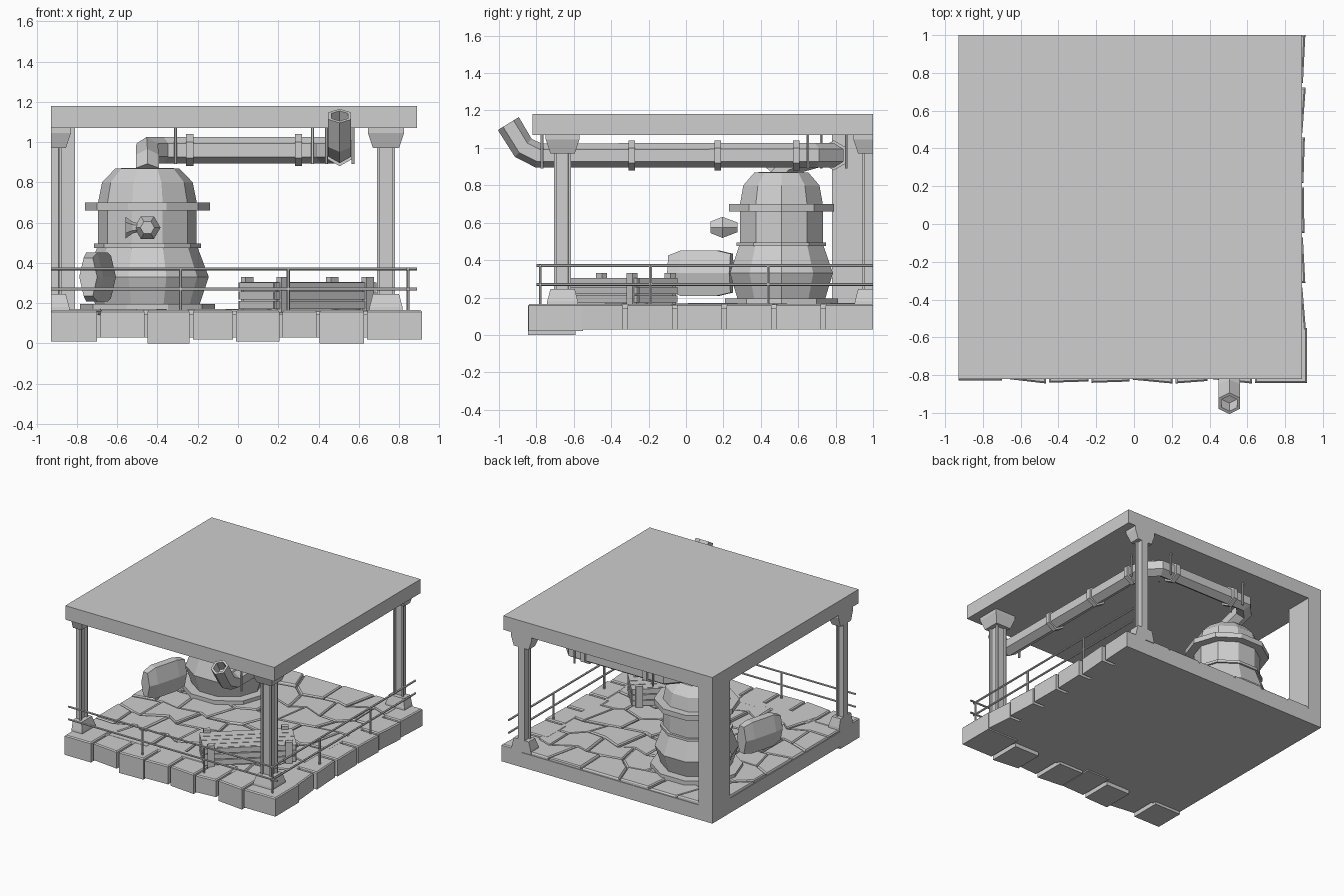
import bpy, bmesh, math, random
from mathutils import Vector, Matrix

random.seed(4)
if "Cube" in bpy.data.objects:
    bpy.data.objects.remove(bpy.data.objects["Cube"], do_unlink=True)

SHADE = (0.62, 0.62, 0.62, 1)
grey = bpy.data.materials.new("plain grey")
grey.use_nodes = True
grey.diffuse_color = SHADE
grey.node_tree.nodes["Principled BSDF"].inputs["Base Color"].default_value = SHADE

# Limits of the square room
X0, X1, Y0, Y1 = -0.93, 0.89, -0.82, 1.0
FLOOR = 0.165


def finish(bm, name):
    bmesh.ops.recalc_face_normals(bm, faces=bm.faces[:])
    mesh = bpy.data.meshes.new(name)
    bm.to_mesh(mesh)
    bm.free()
    mesh.materials.append(grey)
    obj = bpy.data.objects.new(name, mesh)
    bpy.context.collection.objects.link(obj)


def loft(bm, rings):
    """Skin a list of rings of points and cap both ends."""
    rows = [[bm.verts.new(p) for p in ring] for ring in rings]
    n = len(rows[0])
    sides = [bm.faces.new((a[i], a[(i + 1) % n], b[(i + 1) % n], b[i]))
             for a, b in zip(rows, rows[1:]) for i in range(n)]
    low, high = bm.faces.new(rows[0]), bm.faces.new(rows[-1])
    bmesh.ops.recalc_face_normals(bm, faces=sides + [low, high])
    return sides, high


def rect(x, y, z, hx, hy):
    return [Vector((x + sx * hx, y + sy * hy, z))
            for sx, sy in ((-1, -1), (1, -1), (1, 1), (-1, 1))]


def box(bm, x0, x1, y0, y1, z0, z1):
    mid = ((x0 + x1) / 2, (y0 + y1) / 2)
    half = ((x1 - x0) / 2, (y1 - y0) / 2)
    return loft(bm, [rect(*mid, z, *half) for z in (z0, z1)])


def lathe(bm, profile, n, matrix):
    loft(bm, [[matrix @ Vector((r * math.cos(k * math.tau / n),
                                r * math.sin(k * math.tau / n), z))
               for k in range(n)] for r, z in profile])


def sweep(bm, path, r, n=6):
    """Mitred tube along a path, with one corner pointing up."""
    path = [Vector(p) for p in path]
    rings = []
    for i, p in enumerate(path):
        t1 = (p - path[max(i - 1, 0)]).normalized()
        t2 = (path[min(i + 1, len(path) - 1)] - p).normalized()
        t = (t1 + t2).normalized()
        side = t.cross(Vector((0, 0, 1))).normalized()
        up = side.cross(t)
        rings.append([p + r * (up * math.cos(k * math.tau / n) + side * math.sin(k * math.tau / n))
                      for k in range(n)])
    return loft(bm, rings)


# Roof, floor slab and corner pillar
for name, size in (("roof", (X0, X1, Y0, Y1, 1.07, 1.18)),
                   ("floor_slab", (X0, 0.8, -0.62, Y1, 0.03, 0.145)),
                   ("corner_pillar", (X0, -0.81, 0.78, Y1, 0.145, 1.07))):
    bm = bmesh.new()
    box(bm, *size)
    finish(bm, name)

# Paving: staggered cells with wobbling corners, shrunk to leave joints
bm = bmesh.new()
cols, rows = 6, 7
PX1, PY0 = 0.76, -0.66
cw, rh = (PX1 - X0) / cols, (Y1 - PY0) / rows
jitter = {}


def corner(i, j):
    """Shared grid corner; i counts half cells."""
    if (i, j) not in jitter:
        x = X0 + i * cw / 2 + random.uniform(-0.05, 0.05)
        y = PY0 + j * rh + random.uniform(-0.06, 0.06)
        y = PY0 if j == 0 else Y1 if j == rows else y
        x = X0 if i <= 0 else PX1 if i >= 2 * cols else x
        jitter[i, j] = Vector((x, y, 0))
    return jitter[i, j]


for j in range(rows):
    for c in range(cols + j % 2):
        i = 2 * c - j % 2
        keys = [(max(0, min(2 * cols, i + d)), j + e)
                for d, e in ((0, 0), (1, 0), (2, 0), (2, 1), (1, 1), (0, 1))]
        pts = [corner(*k) for k in dict.fromkeys(keys)]
        mid = sum(pts, Vector()) / len(pts)
        top = FLOOR + random.uniform(-0.006, 0.006)
        loft(bm, [[mid + (p - mid) * s + Vector((0, 0, z)) for p in pts]
                  for s, z in ((0.96, 0.14), (0.95, top - 0.008), (0.9, top))])
finish(bm, "paving_stones")


# Rough edge stones along the front and the right side
def edge_stone(bm, x0, x1, y0, y1, z0, out):
    sides, high = box(bm, x0, x1, y0, y1, z0, FLOOR)
    outer = {v for f in sides for v in f.verts
             if (v.co.y < y0 + 0.01 if out.y else v.co.x > x1 - 0.01)}
    for v in outer:
        v.co += out * (0.03 * abs(math.sin(23 * (v.co.x - v.co.y))))
    bmesh.ops.bevel(bm, geom=list(high.edges), offset=0.008, segments=1, affect='EDGES')


bm = bmesh.new()
cuts = [X0, -0.69, -0.455, -0.23, -0.015, 0.215, 0.4, 0.635, 0.925]
for k, (a, b) in enumerate(zip(cuts, cuts[1:])):
    edge_stone(bm, a + (0.006 if k else 0), b - 0.01, -0.815, -0.59 + 0.04 * (k % 2),
               (0.01, 0.03, 0.0, 0.02)[k % 4], Vector((0, -1, 0)))
finish(bm, "front_edge_stones")

bm = bmesh.new()
step = (Y1 + 0.59) / 6
for k in range(6):
    a = -0.59 + k * step
    edge_stone(bm, 0.7 + 0.03 * (k % 2), 0.89, a + 0.012, a + step - (0.012 if k < 5 else 0),
               0.03, Vector((1, 0, 0)))
finish(bm, "right_edge_stones")

# Columns with sunk panels; two are cut off at the room limits
for name, x, y in (("front_right_column", 0.735, -0.66),
                   ("front_left_column", -0.92, -0.66),
                   ("back_right_column", 0.735, 0.985)):
    bm = bmesh.new()
    shaft, _ = loft(bm, [rect(x, y, z, 0.045, 0.045) for z in (0.22, 0.99)])
    bmesh.ops.inset_individual(bm, faces=shaft, thickness=0.02, depth=0)
    bmesh.ops.inset_individual(bm, faces=shaft, thickness=0.002, depth=-0.015)
    for prof in (((0.085, 0.15), (0.082, 0.18), (0.065, 0.245)),
                 ((0.065, 0.97), (0.09, 1.045), (0.09, 1.07))):
        loft(bm, [rect(x, y, z, h, h) for h, z in prof])
    for co, no in (((X0, 0, 0), (-1, 0, 0)), ((0, Y1, 0), (0, 1, 0))):
        bmesh.ops.bisect_plane(bm, geom=bm.verts[:] + bm.edges[:] + bm.faces[:],
                               plane_co=co, plane_no=no, clear_outer=True)
        bmesh.ops.holes_fill(bm, edges=[e for e in bm.edges if e.is_boundary], sides=0)
    finish(bm, name)

# Railings on the front and the right
bm = bmesh.new()
RX, RY, R = 0.845, -0.78, 0.008
for z in (0.27, 0.37):
    sweep(bm, [(X0, RY, z), (X1, RY, z)], R)
    sweep(bm, [(RX, -0.8, z), (RX, Y1, z)], R)
for x, y in ((-0.285, RY), (0.25, RY), (RX, RY), (RX, -0.19), (RX, 0.44)):
    lathe(bm, ((R, 0.15), (R, 0.37)), 6, Matrix.Translation((x, y, 0)))
finish(bm, "railings")

# Boiler
BX, BY = -0.45, 0.51
bm = bmesh.new()
lathe(bm, ((0.335, 0.15), (0.335, 0.195), (0.26, 0.195), (0.305, 0.33), (0.25, 0.475),
           (0.265, 0.475), (0.265, 0.495), (0.245, 0.495), (0.245, 0.66), (0.31, 0.66),
           (0.31, 0.7), (0.245, 0.7), (0.225, 0.8), (0.16, 0.868), (0.1, 0.872)),
      10, Matrix.Translation((BX, BY, 0)) @ Matrix.Diagonal((1, 0.95, 1, 1)))
finish(bm, "boiler")

# Valve knob in front of the boiler, with a small flared spout
bm = bmesh.new()
toward_front = Matrix.Rotation(math.pi / 2, 4, 'X')
toward_left = Matrix.Rotation(-math.pi / 2, 4, 'Y')
lathe(bm, ((0.03, -0.08), (0.065, 0.0), (0.035, 0.065)), 6,
      Matrix.Translation((BX, 0.195, 0.575)) @ toward_front)
lathe(bm, ((0.02, 0.04), (0.03, 0.075), (0.055, 0.11)), 6,
      Matrix.Translation((BX, 0.2, 0.575)) @ toward_left)
finish(bm, "valve_knob")

# Small side tank beside the boiler, turned slightly
bm = bmesh.new()
lathe(bm, ((0.12, -0.175), (0.14, -0.1), (0.14, 0.1), (0.11, 0.17)), 6,
      Matrix.Translation((-0.7, 0.075, 0.33)) @ Matrix.Rotation(-math.pi / 12, 4, 'Z')
      @ Matrix.Diagonal((0.42, 1, 1, 1)) @ toward_front)
finish(bm, "side_tank")

# Pipe from the boiler, around the back and out at the front
PX, PY, PZ = 0.505, 0.79, 0.96
bm = bmesh.new()
_, mouth = sweep(bm, [(BX, 0.48, 0.85), (BX, 0.53, 0.91), (BX, 0.7, PZ), (-0.37, PY, PZ),
                      (0.41, PY, PZ), (PX, 0.69, PZ), (PX, -0.79, PZ), (PX, -0.87, 1.0),
                      (PX, -0.95, 1.13)], 0.066)
bmesh.ops.inset_individual(bm, faces=[mouth], thickness=0.018, depth=0)
bmesh.ops.inset_individual(bm, faces=[mouth], thickness=0.001, depth=-0.08)
finish(bm, "pipe")

# Pipe bands
bm = bmesh.new()
along_x, along_y = Vector((1, 0, 0)), Vector((0, 1, 0))
for p, d in ([(Vector((x, PY, PZ)), along_x) for x in (-0.24, 0.3)]
             + [(Vector((PX, y, PZ)), along_y) for y in (-0.29, 0.17, 0.59)]):
    sweep(bm, [p - d * 0.018, p + d * 0.018], 0.08)
finish(bm, "pipe_bands")

# Rods that hang the pipe from the roof
bm = bmesh.new()
for s in (-0.066, 0.066):
    for x, y in ((-0.31, PY + s), (0.37, PY + s), (PX + s, -0.77), (PX + s, 0.65)):
        lathe(bm, ((R, 0.89), (R, 1.08)), 6, Matrix.Translation((x, y, 0)))
finish(bm, "hanger_rods")

# Plank crate turned toward the corner
bm = bmesh.new()
box(bm, -0.315, 0.315, -0.125, 0.125, 0.15, 0.285)
for k in range(3):
    z = 0.172 + k * 0.046
    for s in (-1, 1):
        box(bm, -0.33, 0.33, s * 0.132 - 0.01, s * 0.132 + 0.01, z, z + 0.039)
        box(bm, s * 0.325 - 0.01, s * 0.325 + 0.01, -0.13, 0.13, z, z + 0.039)
for k in range(4):
    y = -0.128 + k * 0.065
    box(bm, -0.33, 0.33, y, y + 0.06, 0.285, 0.305)
for sx in (-1, 1):
    for sy in (-1, 1):
        x, y = sx * 0.28, sy * 0.135
        box(bm, x - 0.025, x + 0.025, y - 0.018, y + 0.018, 0.15, 0.33)
bmesh.ops.transform(bm, verts=bm.verts[:], matrix=Matrix.Translation((0.345, -0.37, 0))
                    @ Matrix.Rotation(math.radians(41), 4, 'Z'))
finish(bm, "plank_crate")
